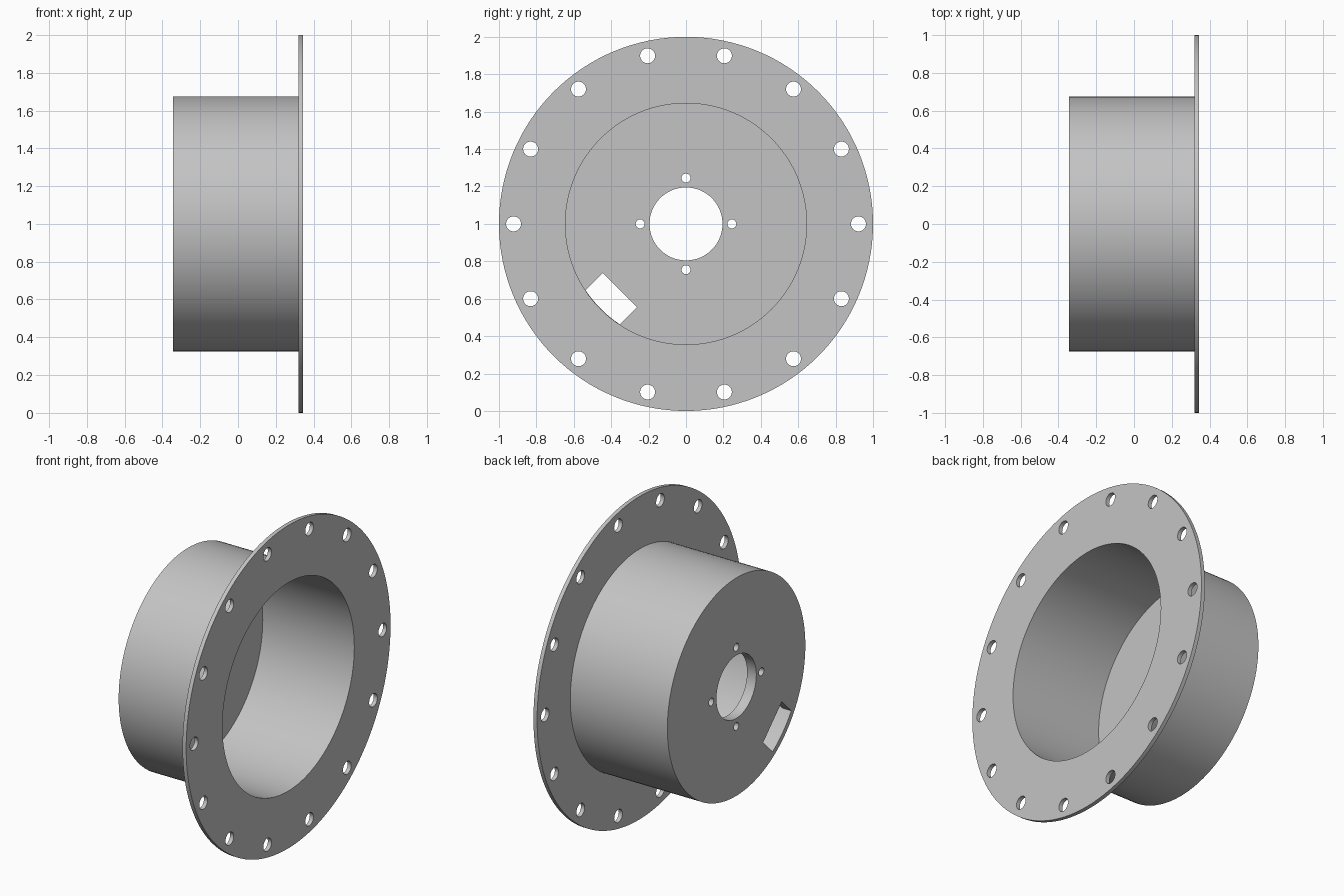
import bpy, bmesh, math
from mathutils import Matrix, Vector

cube = bpy.data.objects.get("Cube")
if cube:
    bpy.data.objects.remove(cube, do_unlink=True)

CENTER = Vector((0, 0, 1))
BACK, FRONT = -0.345, 0.345
FLANGE_T, PLATE_T = 0.025, 0.063
OUTER_R, BORE_R, FLANGE_R, HUB_R = 0.675, 0.645, 1.0, 0.195

steel = bpy.data.materials.new("plain grey metal")
steel.use_nodes = True
grey = (0.55, 0.55, 0.55, 1)
steel.diffuse_color = grey
steel.node_tree.nodes["Principled BSDF"].inputs["Base Color"].default_value = grey


def make_object(name, bm):
    bmesh.ops.recalc_face_normals(bm, faces=bm.faces)
    mesh = bpy.data.meshes.new(name)
    bm.to_mesh(mesh)
    bm.free()
    mesh.materials.append(steel)
    obj = bpy.data.objects.new(name, mesh)
    bpy.context.collection.objects.link(obj)
    return obj


def add_drill(bm, radius, ring_r, angle, x, depth, sides):
    place = Matrix.Translation(CENTER + Vector(
        (x, ring_r * math.cos(angle), ring_r * math.sin(angle))))
    bmesh.ops.create_cone(bm, cap_ends=True, segments=sides, radius1=radius,
                          radius2=radius, depth=depth,
                          matrix=place @ Matrix.Rotation(math.pi / 2, 4, 'Y'))


# Housing: cup with end plate and wide flange, revolved about the x axis
profile = [(BACK, HUB_R), (BACK, OUTER_R), (FRONT - FLANGE_T, OUTER_R),
           (FRONT - FLANGE_T, FLANGE_R), (FRONT, FLANGE_R), (FRONT, BORE_R),
           (BACK + PLATE_T, BORE_R), (BACK + PLATE_T, HUB_R)]
bm = bmesh.new()
verts = [bm.verts.new(CENTER + Vector((x, 0, r))) for x, r in profile]
edges = [bm.edges.new((v, verts[i - 1])) for i, v in enumerate(verts)]
bmesh.ops.spin(bm, geom=verts + edges, cent=CENTER, axis=(1, 0, 0),
               angle=math.tau, steps=128, use_merge=True)
bmesh.ops.remove_doubles(bm, verts=bm.verts, dist=0.0001)
housing = make_object("flanged_housing", bm)

# Drills: bolt circle in the flange and four small holes around the hub
bm = bmesh.new()
for i in range(14):
    add_drill(bm, 0.04, 0.922, math.tau * i / 14, FRONT, 0.2, 32)
for i in range(4):
    add_drill(bm, 0.024, 0.245, math.tau * i / 4, BACK, 0.3, 24)

# Slot in the end plate, its outer side following the bore
half_w, inner, rim = 0.13, 0.50, BORE_R - 0.002
spread = math.asin(half_w / rim)
outline = [(inner, half_w), (inner, -half_w)]
for i in range(13):
    a = spread * (i / 6 - 1)
    outline.append((rim * math.cos(a), rim * math.sin(a)))
turn = Matrix.Translation(CENTER) @ Matrix.Rotation(math.radians(225), 4, 'X')
slot = bm.faces.new([bm.verts.new(turn @ Vector((BACK - 0.1, r, t)))
                     for r, t in outline])
extruded = bmesh.ops.extrude_face_region(bm, geom=[slot], use_keep_orig=True)
bmesh.ops.translate(bm, vec=(0.25, 0, 0), verts=[
    v for v in extruded["geom"] if isinstance(v, bmesh.types.BMVert)])
cutter = make_object("hole_cutter", bm)
cutter.hide_render = True

# Cut the holes, then drop the cutter
cut = housing.modifiers.new("holes", 'BOOLEAN')
cut.operation = 'DIFFERENCE'
cut.solver = 'EXACT'
cut.object = cutter
bpy.ops.object.select_all(action='DESELECT')
housing.select_set(True)
bpy.context.view_layer.objects.active = housing
bpy.ops.object.modifier_apply(modifier=cut.name)
bpy.data.objects.remove(cutter, do_unlink=True)
bpy.ops.object.shade_smooth_by_angle(angle=math.radians(30))
